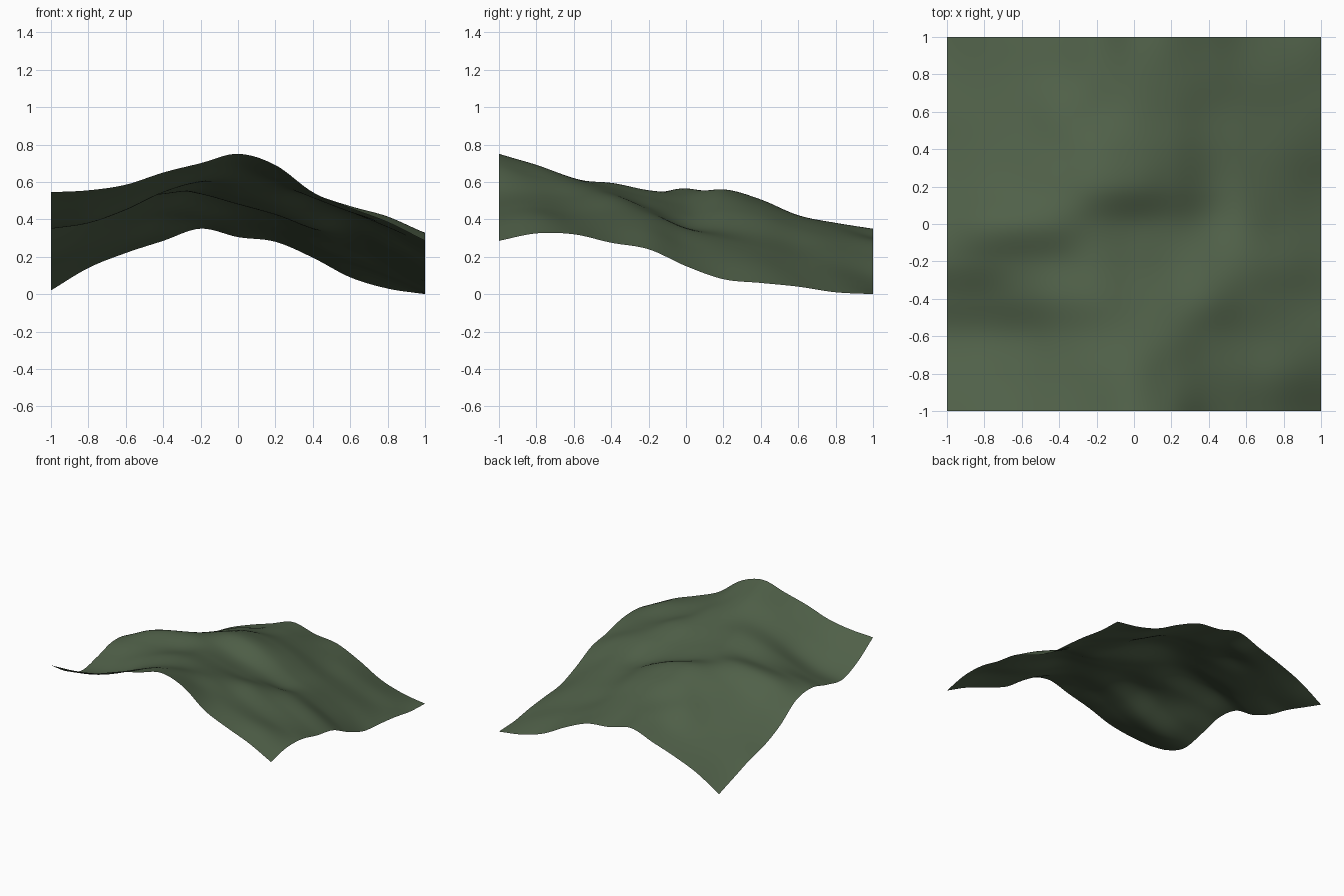
import bpy, bmesh

# Terrain heights on a coarse lattice: rows from back to front, columns left to right
lattice = [
    [.02, .14, .22, .285, .35, .305, .28, .195, .09, .03, 0],
    [.085, .18, .26, .325, .38, .36, .31, .235, .15, .08, .01],
    [.15, .235, .32, .405, .42, .415, .355, .26, .185, .11, .04],
    [.20, .30, .385, .455, .505, .485, .42, .315, .24, .16, .06],
    [.285, .385, .455, .52, .56, .53, .45, .345, .29, .20, .08],
    [.41, .505, .55, .565, .535, .48, .425, .36, .345, .255, .15],
    [.435, .48, .51, .535, .555, .515, .47, .45, .42, .345, .24],
    [.385, .42, .49, .56, .595, .57, .545, .52, .44, .36, .275],
    [.35, .38, .45, .545, .605, .62, .595, .515, .44, .38, .32],
    [.42, .45, .51, .59, .66, .69, .625, .535, .47, .415, .325],
    [.545, .555, .585, .65, .70, .75, .69, .545, .46, .385, .285],
][::-1]


def smooth_sample(values, t):
    """Catmull-Rom value at t in 0..1 along evenly spaced values."""
    n = len(values) - 1
    p = [2 * values[0] - values[1]] + list(values) + [2 * values[-1] - values[-2]]
    i = min(int(t * n), n - 1)
    f = t * n - i
    a, b, c, d = p[i:i + 4]
    return b + 0.5 * f * (c - a + f * (2 * a - 5 * b + 4 * c - d + f * (3 * (b - c) + d - a)))


def height(x, y):
    column = [smooth_sample(row, (x + 1) / 2) for row in lattice]
    return max(0.0, smooth_sample(column, (y + 1) / 2))


# Hillside: an open sheet displaced by the height function
bm = bmesh.new()
bmesh.ops.create_grid(bm, x_segments=80, y_segments=80, size=1)
for v in bm.verts:
    v.co.z = height(v.co.x, v.co.y)
for f in bm.faces:
    f.smooth = True
mesh = bpy.data.meshes.new("hillside")
bm.to_mesh(mesh)
bm.free()
hill = bpy.data.objects.new("hillside", mesh)
bpy.context.collection.objects.link(hill)

# Muted grass green
grass = bpy.data.materials.new("grass_green")
grass.diffuse_color = (0.08, 0.118, 0.066, 1)
mesh.materials.append(grass)
